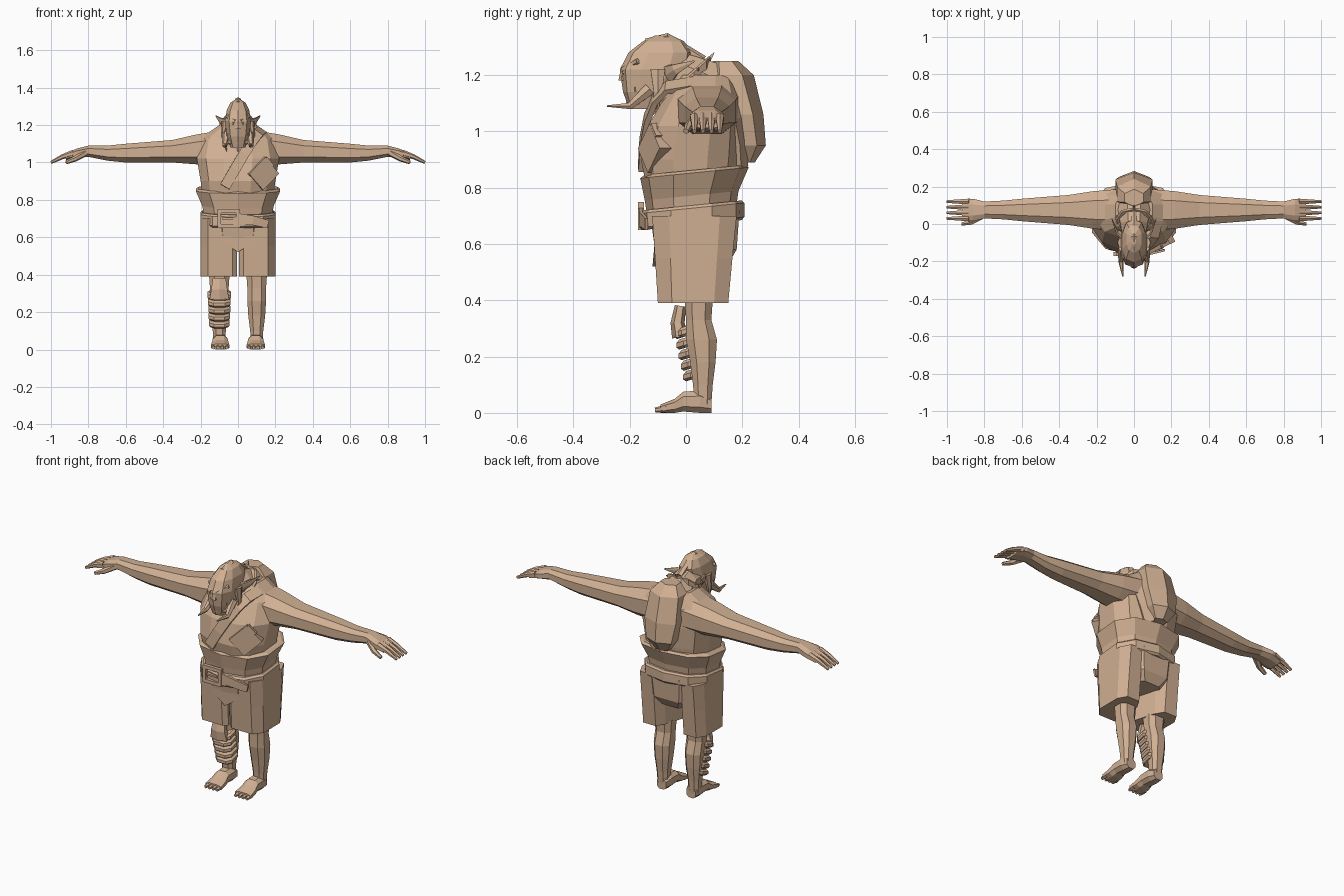
import bpy, bmesh, math
from mathutils import Vector, Matrix

old = bpy.data.objects.get("Cube")
if old:
    bpy.data.objects.remove(old, do_unlink=True)

UP, FRONT, SIDE = Vector((0, 0, 1)), Vector((0, -1, 0)), Vector((1, 0, 0))
HEAD = Vector((0, -.1, 1.2))
BODY = Vector((0, 0, 1))
ORIGIN = Vector()

clay = bpy.data.materials.new("warm tan")
clay.use_nodes = True
tan = (.63, .43, .29, 1)
clay.diffuse_color = tan
shader = clay.node_tree.nodes["Principled BSDF"]
shader.inputs["Base Color"].default_value = tan
shader.inputs["Roughness"].default_value = .8


def finish(name, bm, mirror=False):
    """Turn a bmesh into a flat shaded object, mirrored across x if asked."""
    bmesh.ops.recalc_face_normals(bm, faces=bm.faces)
    mesh = bpy.data.meshes.new(name)
    bm.to_mesh(mesh)
    bm.free()
    mesh.materials.append(clay)
    obj = bpy.data.objects.new(name, mesh)
    bpy.context.scene.collection.objects.link(obj)
    if mirror:
        modifier = obj.modifiers.new("mirror", 'MIRROR')
        modifier.use_mirror_merge = False
    return obj


def skin(bm, rings):
    """Bridge rings of points into a tube with capped ends."""
    loops = [[bm.verts.new(point) for point in ring] for ring in rings]
    count = len(loops[0])
    for low, high in zip(loops, loops[1:]):
        for i in range(count):
            j = (i + 1) % count
            bm.faces.new((low[i], low[j], high[j], high[i]))
    bm.faces.new(loops[0])
    bm.faces.new(loops[-1])


def soften(value, power):
    """Push a sine or cosine outwards, for boxier cross-sections."""
    return math.copysign(abs(value) ** power, value)


def loft(name, axis, sections, sides=8, box=.8, shift=0, tilt=0, mirror=False):
    """Sections hold position, centre and two radii along an axis."""
    place = {'X': lambda along, a, b: Vector((along, a, b)),
             'Y': lambda along, a, b: Vector((a, along, b)),
             'Z': lambda along, a, b: Vector((a, b, along + tilt * b))}[axis]
    fit = math.cos(math.pi / sides) ** -box
    rings = []
    for along, centre, radius_a, radius_b in sections:
        ring = []
        for i in range(sides):
            angle = (i + .5) * math.tau / sides
            a = shift + radius_a * fit * soften(math.cos(angle), box)
            b = centre + radius_b * fit * soften(math.sin(angle), box)
            ring.append(place(along, a, b))
        rings.append(ring)
    bm = bmesh.new()
    skin(bm, rings)
    return finish(name, bm, mirror)


def band(name, height, half, centre, width, depth, **options):
    """A belt-like ring with bevelled upper and lower rims."""
    rim = .01
    profile = [(-half, rim), (rim - half, 0), (half - rim, 0), (half, rim)]
    sections = [(height + rise, centre, width - inset, depth - inset)
                for rise, inset in profile]
    return loft(name, 'Z', sections, **options)


def sweep_into(bm, points, start, end, flat=1, hint=None, sides=6, at=ORIGIN):
    """Sweep a tapering section along points; hint is its thin direction."""
    path = [at + Vector(point) for point in points]
    last = len(path) - 1
    rings = []
    for i, point in enumerate(path):
        along = (path[min(i + 1, last)] - path[max(i - 1, 0)]).normalized()
        out = hint or point - BODY
        thin = (out - along * out.dot(along)).normalized()
        wide = along.cross(thin)
        radius = start + (end - start) * i / last
        ring = []
        for k in range(sides):
            angle = (k + .5) * math.tau / sides
            offset = thin * flat * math.sin(angle) + wide * math.cos(angle)
            ring.append(point + radius * offset)
        rings.append(ring)
    skin(bm, rings)


def sweep(name, points, start, end, mirror=False, **options):
    bm = bmesh.new()
    sweep_into(bm, points, start, end, **options)
    return finish(name, bm, mirror)


def boxes(name, items, turn=Matrix()):
    """Join boxes, each given as centre and size, in one object."""
    bm = bmesh.new()
    for centre, size in items:
        matrix = Matrix.Translation(centre) @ turn @ Matrix.Diagonal((*size, 1))
        bmesh.ops.create_cube(bm, size=1, matrix=matrix)
    return finish(name, bm)


# Body, with a hump ridged along its middle
loft("torso", 'Z', [(.7, .02, .17, .14), (.9, .015, .2, .175), (1.02, .03, .22, .165),
                    (1.13, .06, .2, .13), (1.2, .07, .1, .1)], sides=12)
loft("back_hump", 'Z', [(.89, .21, .04, .03), (.95, .22, .08, .055), (1.06, .2, .1, .065),
                        (1.2, .16, .09, .07), (1.25, .14, .05, .04)], sides=6, box=1)
sweep("neck", [(0, .2, -.05), (0, .1, 0), (0, 0, 0)], .1, .06, hint=UP, sides=8, at=HEAD)

# Arms and hands
loft("arms", 'X', [(.1, 1.08, .11, .09), (.22, 1.07, .1, .08), (.35, 1.06, .08, .06),
                   (.6, 1.05, .06, .05), (.7, 1.05, .05, .04), (.8, 1.06, .045, .03),
                   (.86, 1.05, .06, .025), (.92, 1.03, .055, .018)],
     shift=.075, mirror=True)
bm = bmesh.new()
for i in range(4):
    y = .03 + i * .03
    sweep_into(bm, [(.88, y, .05), (.94, y, .03), (1, y, 0)], .018, .008, hint=UP, at=BODY)
sweep_into(bm, [(.82, .04, .05), (.87, .01, .02), (.92, 0, 0)], .02, .01, hint=UP, at=BODY)
finish("fingers", bm, mirror=True)

# Legs and feet
loft("legs", 'Z', [(.03, .06, .03, .03), (.1, .06, .035, .035), (.18, .06, .045, .045),
                   (.26, .055, .05, .055), (.33, .045, .05, .045), (.4, .045, .055, .05)],
     shift=.1, mirror=True)
loft("feet", 'Y', [(.09, .03, .03, .03), (.05, .04, .04, .04), (-.01, .04, .04, .035),
                   (-.04, .025, .045, .025), (-.09, .015, .05, .015)],
     shift=.095, mirror=True)
bm = bmesh.new()
for i in range(4):
    x = .06 + i * .024
    sweep_into(bm, [(x, -.07, .015), (x, -.11, .01)], .014, .009, hint=UP)
finish("toes", bm, mirror=True)

# Shin guard: stacked bands and a knee plate on the right leg
for i in range(5):
    band("shin_band", .13 + i * .04, .018, .04 - i * .008, .055 + i * .002, .05,
         shift=-.1, tilt=.3)
sweep("knee_plate", [(-.1, -.02, .27), (-.1, -.03, .32), (-.1, -.02, .38)], .06, .04,
      flat=.5, hint=FRONT)

# Shorts: legs parted at the back, a seat and a front cloth
outline = [(.005, -.08), (.03, -.1), (.16, -.1), (.2, -.05), (.2, .1), (.17, .15),
           (.09, .15), (.06, .1)]
bm = bmesh.new()
skin(bm, [[(x, y * grow, z) for x, y in outline] for z, grow in ((.39, 1), (.55, 1.1), (.7, 1.2))])
finish("shorts_legs", bm, mirror=True)
loft("shorts_seat", 'Z', [(.53, .05, .1, .1), (.58, .035, .16, .145), (.72, .03, .18, .16)])
outline = [(-.16, .68), (.16, .68), (.13, .61), (0, .52), (-.13, .61)]
bm = bmesh.new()
skin(bm, [[(x, y + abs(x) / 5 - z / 5, z) for x, z in outline] for y in (-.015, .04)])
finish("front_cloth", bm)

# Waist wrap, belt and buckle
loft("waist_wrap", 'Z', [(.7, .02, .18, .15), (.77, .02, .19, .16), (.85, .03, .225, .185),
                         (.86, .03, .21, .17)], sides=10, tilt=.1)
band("belt", .7, .035, .02, .2, .18, sides=10, tilt=.1)
buckle = Vector((-.05, -.16, .7))
bars = [(buckle, (.07, .02, .01))]
for s in (-1, 1):
    bars.append((buckle + SIDE * s * .05, (.02, .02, .1)))
    bars.append((buckle + UP * s * .04, (.1, .02, .02)))
boxes("buckle", bars)
sweep("belt_tail", [(0, -.16, .7), (.08, -.16, .69), (.16, -.14, .67)], .04, .03,
      flat=.25, hint=FRONT, sides=4)

# Shoulder strap arching from the belly over the left shoulder to the back
arch = []
for i in range(11):
    angle = math.pi * i / 10
    lean = -.07 + i * .013
    arch.append((lean + .13 * math.sin(angle), .02 - .18 * soften(math.cos(angle), .6),
                 .87 + .3 * math.sin(angle)))
sweep("shoulder_strap", arch, .04, .04, flat=.35, sides=4)
turn = Matrix.Rotation(.45, 4, 'Z') @ Matrix.Rotation(-.75, 4, 'Y')
boxes("chest_pouch", [((.13, -.11, .94), (.13, .05, .12)),
                      ((.12, -.12, .96), (.14, .04, .06))], turn)

# Spiked collar
band("collar", 1.17, .025, -.01, .1, .095, sides=10, tilt=.9)
bm = bmesh.new()
for i in range(12):
    angle = i * math.tau / 12
    out = Vector((math.cos(angle), math.sin(angle), math.sin(angle)))
    lift = UP * (.01 if i % 2 else -.04)
    base = Vector((0, -.01, 1.16)) + out * .08
    sweep_into(bm, [base, base + out * .03 + lift], .015, .002, hint=UP, sides=4)
finish("collar_spikes", bm)

# Head
loft("head", 'Z', [(1.08, -.15, .04, .05), (1.14, -.13, .06, .09), (1.22, -.11, .07, .12),
                   (1.28, -.09, .06, .11), (1.32, -.08, .04, .07), (1.34, -.08, .01, .03)],
     sides=10)
sweep("crest", [(0, -.04, .11), (0, .03, .13), (0, .16, .05)], .02, .02, hint=UP, at=HEAD)

# Face
sweep("nose", [(0, -.12, .03), (0, -.12, -.02)], .01, .02, hint=FRONT, at=HEAD)
for name, drop in (("lips", .05), ("jaw", .09)):
    sweep(name, [(-.05, -.07, -drop), (0, -.1, -drop), (.05, -.07, -drop)], .015, .015,
          hint=UP, at=HEAD)
pairs = {
    "brows": ([(.01, -.12, .02), (.06, -.07, .05)], .014, .01, UP, 1),
    "eyes": ([(.02, -.12, .01), (.04, -.1, .01)], .01, .01, UP, 1),
    "tusks": ([(.06, -.03, -.05), (.07, -.1, -.11), (.06, -.18, -.11)], .025, .003, SIDE, 1),
    "whiskers": ([(.07, 0, .02), (.08, 0, -.06), (.06, -.02, -.14)], .03, .004, SIDE, .6),
    "ears": ([(.05, .03, 0), (.09, .06, .02), (.12, .13, .05)], .04, .003, SIDE, .4),
}
for name, (points, start, end, hint, flat) in pairs.items():
    sweep(name, points, start, end, mirror=True, flat=flat, hint=hint, at=HEAD)
